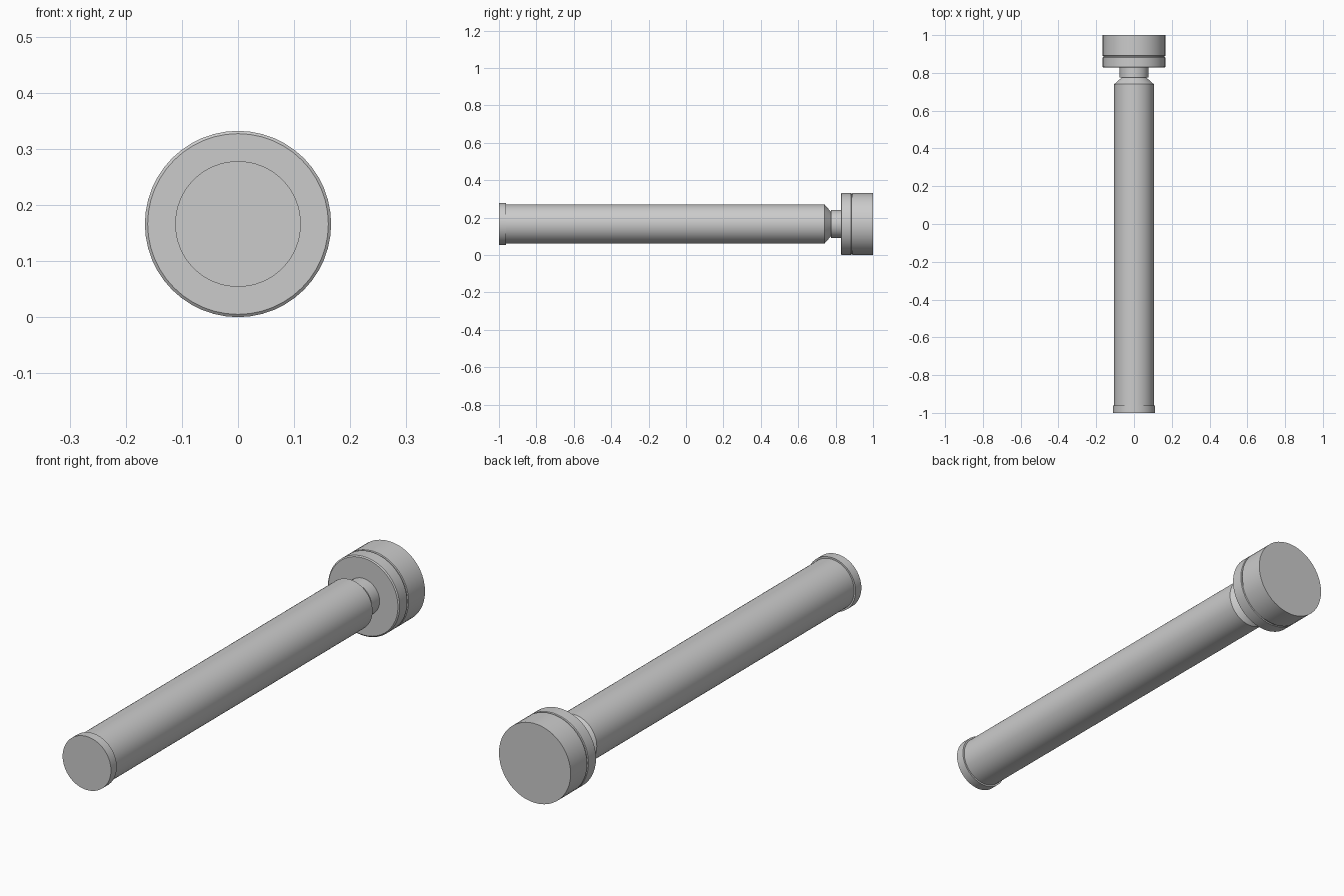
import bpy, bmesh, math

if "Cube" in bpy.data.objects:
    bpy.data.objects.remove(bpy.data.objects["Cube"])

AXIS_Z = 0.166  # height of the long axis


def turned(name, profile, sides, smooth=True):
    """Closed turned part along y from (y, radius) points, capped at both ends."""
    bm = bmesh.new()
    rings = []
    for y, r in profile:
        rings.append([bm.verts.new((r * math.sin(2 * math.pi * i / sides), y,
                                    AXIS_Z + r * math.cos(2 * math.pi * i / sides)))
                      for i in range(sides)])
    for a, b in zip(rings, rings[1:]):
        for i in range(sides):
            j = (i + 1) % sides
            bm.faces.new((a[i], a[j], b[j], b[i]))
    bm.faces.new(rings[0])
    bm.faces.new(rings[-1])
    bmesh.ops.recalc_face_normals(bm, faces=bm.faces)
    me = bpy.data.meshes.new(name)
    bm.to_mesh(me)
    bm.free()
    ob = bpy.data.objects.new(name, me)
    bpy.context.collection.objects.link(ob)
    if smooth:
        bpy.ops.object.select_all(action='DESELECT')
        ob.select_set(True)
        bpy.context.view_layer.objects.active = ob
        bpy.ops.object.shade_smooth_by_angle(angle=math.radians(30))
    return ob


# Long shaft with a slim end collar and a tapered shoulder
turned("shaft", [(-1, 0.112), (-0.962, 0.112), (-0.962, 0.105),
                 (0.74, 0.105), (0.778, 0.062)], 64)

# Narrow neck joining shaft and head
turned("neck", [(0.776, 0.076), (0.832, 0.076)], 32)

# Wide head: softened front edge and a thin groove
turned("head", [(0.828, 0.161), (0.832, 0.166), (0.882, 0.166), (0.884, 0.162),
                (0.889, 0.162), (0.891, 0.166), (1.0, 0.166)], 48)
